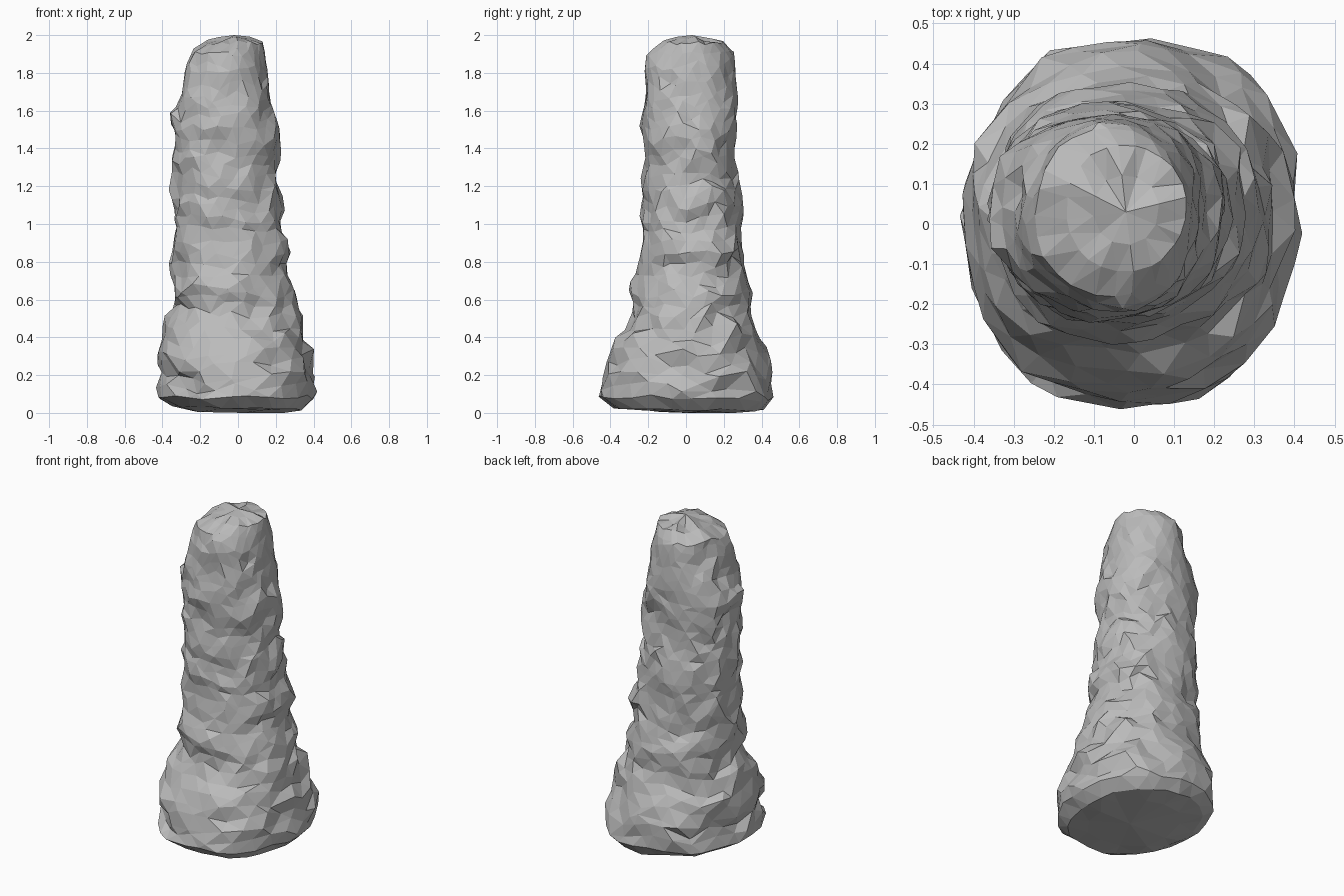
import bpy, bmesh, math, random
from mathutils import Vector, noise

random.seed(4)
default = bpy.data.objects.get("Cube")
if default:
    bpy.data.objects.remove(default, do_unlink=True)

# Envelope of the column: height, left/right limits, front/back limits
PROFILE = [
    (.02, -.35, .35, -.39, .41), (.08, -.42, .41, -.47, .46),
    (.18, -.42, .42, -.45, .47), (.30, -.42, .39, -.41, .44),
    (.44, -.42, .35, -.33, .37), (.54, -.36, .31, -.29, .35),
    (.65, -.36, .31, -.30, .35), (.78, -.36, .27, -.25, .31),
    (.87, -.35, .29, -.24, .32), (1.0, -.35, .24, -.24, .30),
    (1.15, -.35, .22, -.24, .30), (1.3, -.36, .22, -.23, .27),
    (1.42, -.35, .22, -.22, .27), (1.55, -.36, .21, -.24, .28),
    (1.7, -.31, .18, -.22, .28), (1.84, -.26, .16, -.21, .25),
    (1.91, -.25, .14, -.18, .24), (1.96, -.17, .13, -.12, .20),
]
SIDES = 24
RINGS = 30


def envelope(z):
    """Interpolate the profile at a height."""
    for low, high in zip(PROFILE, PROFILE[1:]):
        if z <= high[0]:
            t = (z - low[0]) / (high[0] - low[0])
            return [a + (b - a) * t for a, b in zip(low[1:], high[1:])]
    return PROFILE[-1][1:]


def rock_point(angle, z, rough):
    """Point on the craggy wall, with ledges stretched around the column."""
    x0, x1, y0, y1 = envelope(z)
    c, s = math.cos(angle), math.sin(angle)
    ledge = noise.noise(Vector((c * 1.6, s * 1.6, z * 8)))
    chip = noise.noise(Vector((c * 4, s * 4, z * 11 + 7)))
    # The front and back are worn smoother than the flanks
    worn = 0.55 + 0.45 * abs(c)
    push = 1 + rough * (worn * (0.13 * ledge + 0.09 * chip) - 0.02)
    # Diagonals bulge slightly, giving a squarer plan
    push *= 1 + 0.025 * (2 * s * c) ** 2
    x = (x0 + x1) / 2 + c * push * (x1 - x0) / 2
    y = (y0 + y1) / 2 + s * push * (y1 - y0) / 2
    sag = noise.noise(Vector((c * 2, s * 2, z * 3 + 20)))
    return Vector((x, y, z + rough * (0.06 * sag + random.uniform(-.02, .02))))


# Ring heights, with rims at the foot and crown
bottom, top = PROFILE[0][0], PROFILE[-1][0]
heights = [bottom, PROFILE[1][0]]
heights += [0.14 + (1.86 - 0.14) * i / (RINGS - 1) for i in range(RINGS)]
heights += [PROFILE[-2][0], top]

bm = bmesh.new()
rings = []
for i, z in enumerate(heights):
    rough = 0.4 if z < 0.1 or z > 1.88 else 1
    ring = []
    for k in range(SIDES):
        angle = math.tau * (k + random.uniform(-.25, .25) + 0.5 * (i % 2)) / SIDES
        ring.append(bm.verts.new(rock_point(angle, z, rough)))
    rings.append(ring)

# Craggy wall made of irregular triangles
for i, (low, high) in enumerate(zip(rings, rings[1:])):
    for k in range(SIDES):
        n = (k + 1) % SIDES
        a, b, c, d = low[k], low[n], high[n], high[k]
        if i % 2:
            bm.faces.new((a, b, c))
            bm.faces.new((a, c, d))
        else:
            bm.faces.new((a, b, d))
            bm.faces.new((b, c, d))


def close_end(ring, centre, shrink, rise, jitter):
    """Close an end with a smaller ring and a centre point."""
    centre = Vector(centre)
    inner = []
    for v in ring[::2]:
        p = centre.lerp(v.co, shrink)
        p.z = v.co.z + rise + random.uniform(-jitter, jitter)
        inner.append(bm.verts.new(p))
    hub = bm.verts.new(centre)
    count = len(inner)
    for k in range(count):
        n = (k + 1) % count
        a, b, c = (ring[(2 * k + j) % SIDES] for j in range(3))
        bm.faces.new((a, b, inner[k]))
        bm.faces.new((b, inner[n], inner[k]))
        bm.faces.new((b, c, inner[n]))
        bm.faces.new((inner[k], inner[n], hub))


close_end(rings[-1], (-.02, .03, 2), 0.55, 0.014, 0.014)
close_end(rings[0], (.03, 0, 0), 0.7, -0.01, 0.005)

# The underside lifts towards the right
for v in rings[0]:
    v.co.z += 0.02 * max(-v.co.x, 0) / 0.35

# Rest the foot on the ground and keep the full height
for v in bm.verts:
    v.co.z = min(max(v.co.z, 0), 2)
bmesh.ops.recalc_face_normals(bm, faces=bm.faces)

mesh = bpy.data.meshes.new("rock_column")
bm.to_mesh(mesh)
bm.free()
column = bpy.data.objects.new("rock_column", mesh)
bpy.context.collection.objects.link(column)

# Plain grey stone
stone = bpy.data.materials.new("grey_stone")
stone.use_nodes = True
colour = (0.5, 0.5, 0.5, 1)
stone.diffuse_color = colour
stone.node_tree.nodes["Principled BSDF"].inputs["Base Color"].default_value = colour
mesh.materials.append(stone)
